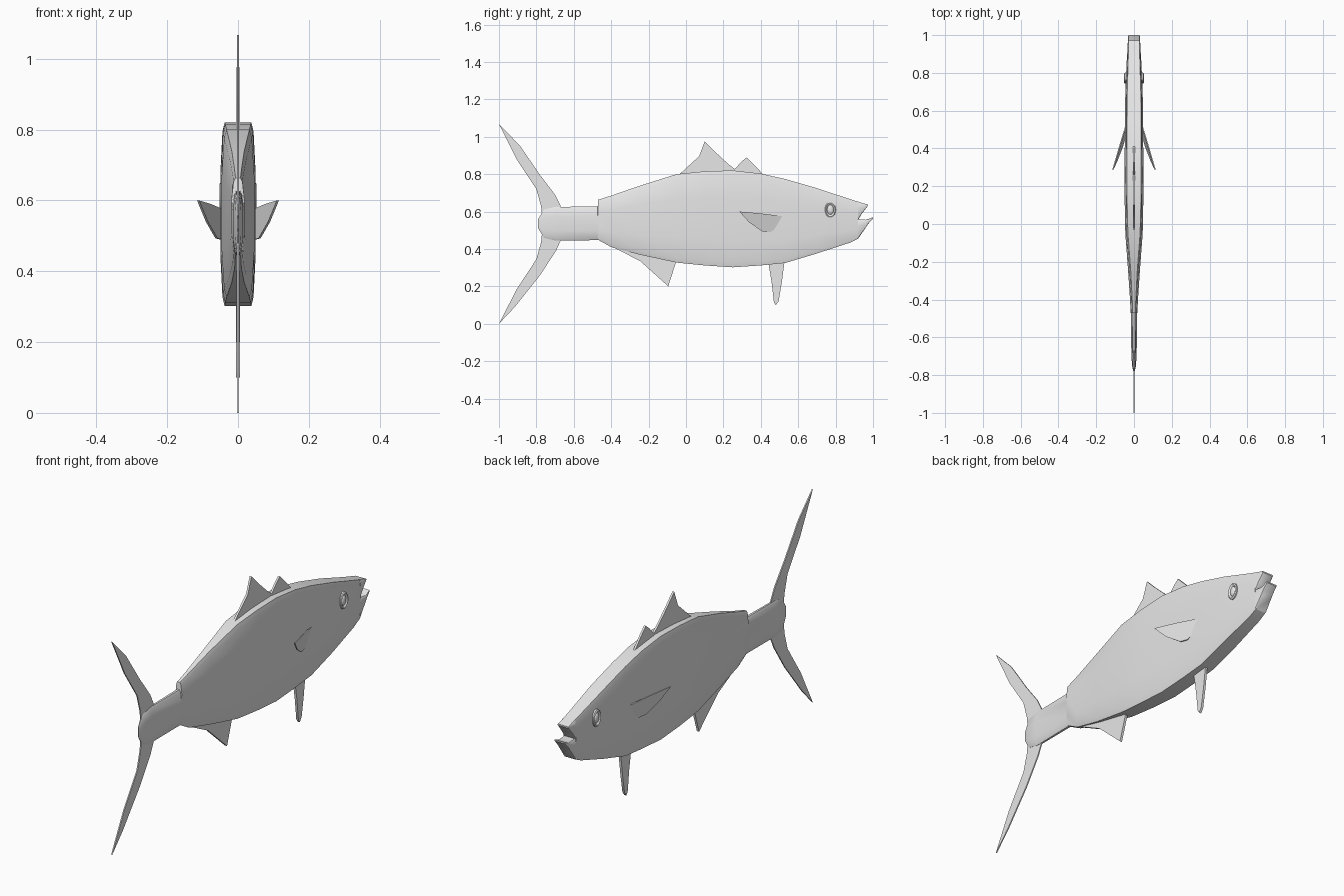
import bpy, bmesh, math

grey = bpy.data.materials.new("plain grey")
grey.diffuse_color = (0.8, 0.8, 0.8, 1)


def finish(bm, name, angle=35):
    bmesh.ops.recalc_face_normals(bm, faces=bm.faces)
    me = bpy.data.meshes.new(name)
    bm.to_mesh(me)
    bm.free()
    me.materials.append(grey)
    ob = bpy.data.objects.new(name, me)
    bpy.context.collection.objects.link(ob)
    bpy.ops.object.select_all(action='DESELECT')
    ob.select_set(True)
    bpy.context.view_layer.objects.active = ob
    bpy.ops.object.shade_smooth_by_angle(angle=math.radians(angle))
    return ob


def loft(name, stations):
    """Stations are (y, top z, bottom z, half width, edge width factor)."""
    bm = bmesh.new()
    rings = []
    for y, top, bot, w, e in stations:
        half = [(e, 0), (0.5 + e / 2, 0.05), (1, 0.28), (1, 0.72), (0.5 + e / 2, 0.95), (e, 1)]
        pts = half + [(-x, t) for x, t in reversed(half)]
        rings.append([bm.verts.new((x * w, y, top + (bot - top) * t)) for x, t in pts])
    for a, b in zip(rings, rings[1:]):
        n = len(a)
        for i in range(n):
            j = (i + 1) % n
            bm.faces.new((a[i], a[j], b[j], b[i]))
    bm.faces.new(rings[0])
    bm.faces.new(rings[-1])
    return finish(bm, name)


def fin(name, outline, thick, place=lambda y, z: 0.0):
    """Flat plate from a side outline; place gives its x position."""
    bm = bmesh.new()
    sides = [[bm.verts.new((place(y, z) + s * thick, y, z)) for y, z in outline] for s in (-1, 1)]
    a, b = sides
    bm.faces.new(a)
    bm.faces.new(b)
    for i in range(len(a)):
        j = (i + 1) % len(a)
        bm.faces.new((a[i], a[j], b[j], b[i]))
    return finish(bm, name)


# Body with narrow tail stem and stepped back ridge
loft("body", [
    (-0.79, 0.56, 0.51, 0.001, 0.4), (-0.76, 0.61, 0.46, 0.009, 0.35),
    (-0.70, 0.625, 0.445, 0.014, 0.3), (-0.472, 0.627, 0.447, 0.017, 0.35),
    (-0.47, 0.663, 0.449, 0.018, 0.4), (-0.40, 0.685, 0.41, 0.021, 0.45),
    (-0.25, 0.737, 0.37, 0.031, 0.55), (-0.05, 0.80, 0.327, 0.046, 0.7),
    (0.10, 0.815, 0.312, 0.049, 0.74), (0.25, 0.82, 0.302, 0.05, 0.76),
    (0.40, 0.803, 0.312, 0.049, 0.76), (0.53, 0.774, 0.325, 0.048, 0.76),
    (0.70, 0.725, 0.376, 0.046, 0.78), (0.875, 0.667, 0.433, 0.038, 0.8),
    (0.92, 0.653, 0.455, 0.035, 0.82)])

# Open mouth
loft("upper_jaw", [(0.92, 0.653, 0.555, 0.035, 0.82), (0.94, 0.647, 0.588, 0.034, 0.84),
                   (0.972, 0.637, 0.63, 0.031, 0.9)])
loft("lower_jaw", [(0.92, 0.56, 0.455, 0.035, 0.82), (0.96, 0.556, 0.512, 0.033, 0.84),
                   (0.975, 0.56, 0.535, 0.032, 0.88), (1.0, 0.57, 0.563, 0.03, 0.9)])

# Forked tail
fin("tail_fin", [
    (-1.0, 1.067), (-0.89, 0.955), (-0.78, 0.795), (-0.70, 0.69), (-0.67, 0.63),
    (-0.67, 0.445), (-0.695, 0.39), (-0.78, 0.26), (-0.915, 0.09), (-1.0, 0.0),
    (-0.905, 0.185), (-0.80, 0.345), (-0.775, 0.435), (-0.765, 0.535),
    (-0.775, 0.63), (-0.80, 0.72), (-0.90, 0.87)], 0.003)

# Back fins
fin("front_back_fin", [(0.26, 0.80), (0.26, 0.827), (0.30, 0.87), (0.325, 0.89),
                       (0.37, 0.845), (0.42, 0.79)], 0.005)
fin("rear_back_fin", [(-0.05, 0.785), (0.02, 0.85), (0.07, 0.895), (0.10, 0.975), (0.155, 0.92),
                      (0.225, 0.855), (0.262, 0.827), (0.26, 0.80)], 0.005)

# Belly fins
fin("rear_belly_fin", [(-0.41, 0.42), (-0.245, 0.335), (-0.095, 0.20), (-0.055, 0.325),
                       (-0.10, 0.36)], 0.006)
fin("front_belly_fin", [(0.44, 0.33), (0.458, 0.22), (0.47, 0.115), (0.48, 0.10), (0.495, 0.12),
                        (0.512, 0.22), (0.527, 0.335)], 0.006)

# Side fins and eyes
side = [(0.285, 0.60), (0.40, 0.59), (0.515, 0.575), (0.49, 0.515), (0.45, 0.49),
        (0.41, 0.493), (0.34, 0.54)]
for s, label in ((1, "right"), (-1, "left")):
    fin(label + "_side_fin", side, 0.003, lambda y, z: s * (0.096 - 0.278 * y + 0.16 * z))

    # Eye: raised oval ring around a low dome
    bm = bmesh.new()
    profile = [(1.0, 0.036), (1.0, 0.048), (0.85, 0.052), (0.68, 0.049), (0.6, 0.045),
               (0.5, 0.049), (0.25, 0.052)]
    rings = []
    for r, x in profile:
        rings.append([bm.verts.new((s * x, 0.772 + 0.029 * r * math.cos(k * math.tau / 20),
                                    0.61 + 0.043 * r * math.sin(k * math.tau / 20)))
                      for k in range(20)])
    for a, b in zip(rings, rings[1:]):
        for k in range(20):
            m = (k + 1) % 20
            bm.faces.new((a[k], a[m], b[m], b[k]))
    bm.faces.new(rings[0])
    bm.faces.new(rings[-1])
    finish(bm, label + "_eye")
